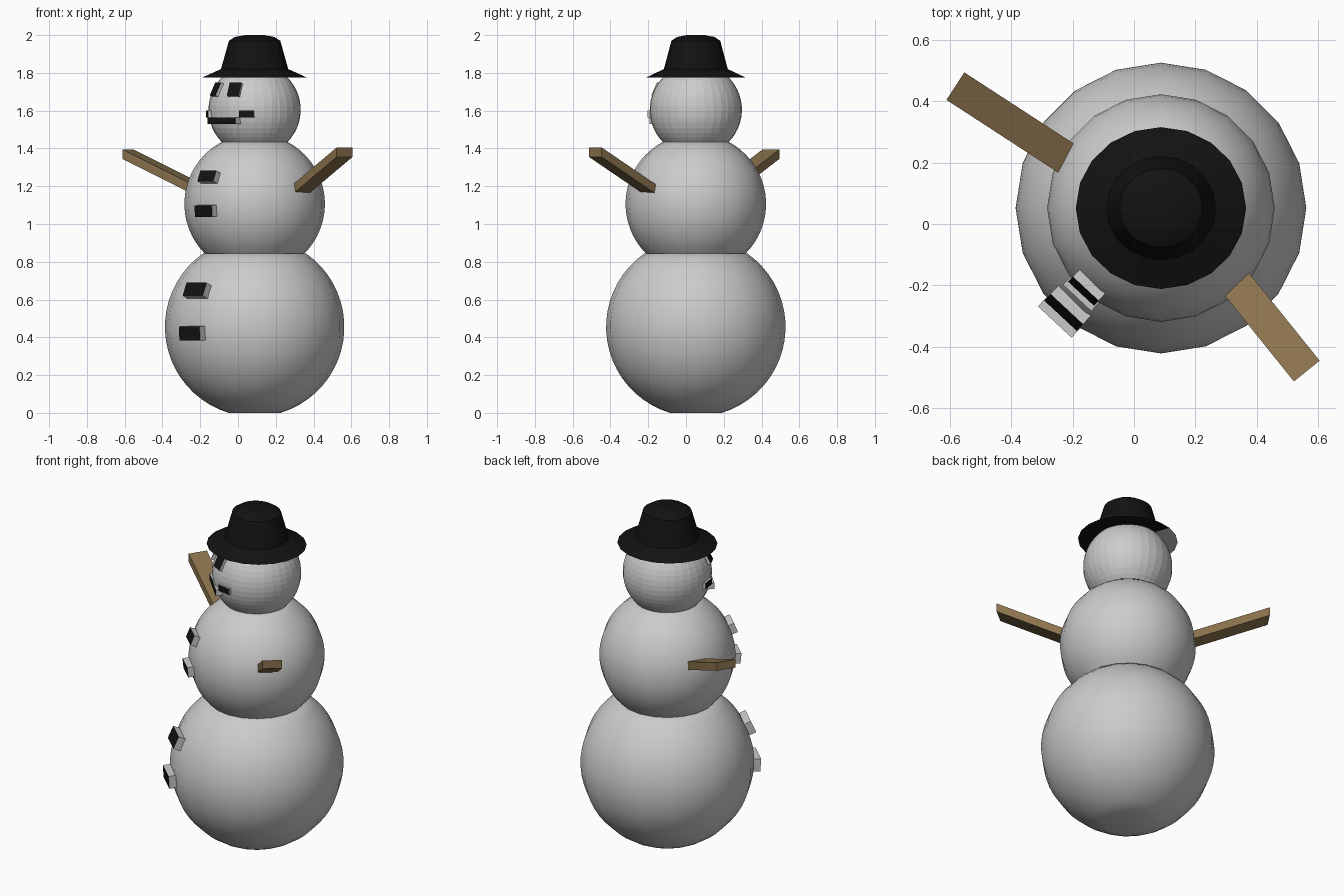
import bpy, bmesh
from math import sin, cos, asin, acos, pi, radians
from mathutils import Vector, Matrix

if "Cube" in bpy.data.objects:
    bpy.data.objects.remove(bpy.data.objects["Cube"])

CX, CY = 0.088, 0.052        # body axis
FACE = -135                  # direction the snowman looks, degrees


def material(name, rgb):
    m = bpy.data.materials.new(name)
    m.diffuse_color = (*rgb, 1)
    m.use_nodes = True
    m.node_tree.nodes["Principled BSDF"].inputs["Base Color"].default_value = m.diffuse_color
    return m


BLACK = material("black", (0.006, 0.006, 0.006))
WOOD = material("wood", (0.26, 0.17, 0.075))
SNOW = material("snow", (0.8, 0.8, 0.8))


def finish(name, bm, mats=(), smooth=None):
    bmesh.ops.recalc_face_normals(bm, faces=bm.faces[:])
    me = bpy.data.meshes.new(name)
    bm.to_mesh(me)
    bm.free()
    ob = bpy.data.objects.new(name, me)
    bpy.context.collection.objects.link(ob)
    for m in mats:
        me.materials.append(m)
    if smooth:
        bpy.ops.object.select_all(action='DESELECT')
        ob.select_set(True)
        bpy.context.view_layer.objects.active = ob
        bpy.ops.object.shade_smooth_by_angle(angle=radians(smooth))
    return ob


def revolve(profile, n, sx=1.0, sy=1.0):
    """Lathe (radius, z) points round the body axis and cap both ends."""
    bm = bmesh.new()
    rings = [[bm.verts.new((CX + r * sx * cos(2 * pi * i / n),
                            CY + r * sy * sin(2 * pi * i / n), z))
              for i in range(n)] for r, z in profile]
    for a, b in zip(rings, rings[1:]):
        for i in range(n):
            j = (i + 1) % n
            bm.faces.new((a[i], a[j], b[j], b[i]))
    bm.faces.new(rings[0][::-1])
    bm.faces.new(rings[-1])
    return bm


def ball(name, zc, r, z0, z1, n, rows, smooth):
    """Sphere cut flat at z0 and z1."""
    t0, t1 = asin((z0 - zc) / r), asin((z1 - zc) / r)
    angles = [t0 + (t1 - t0) * i / rows for i in range(rows + 1)]
    prof = [(r * cos(t), zc + r * sin(t)) for t in angles]
    return finish(name, revolve(prof, n), smooth=smooth)


# Snow balls
ball("lower_ball", 0.455, 0.475, 0.0, 0.845, 20, 20, 40)
ball("middle_ball", 1.106, 0.372, 0.845, 1.435, 20, 18, 40)
ball("head", 1.605, 0.244, 1.435, 1.80, 32, 14, None)

# Hat: brim, tapered crown, softly domed top; part of the underside is snow grey
bm = revolve([(0.278, 1.775), (0.205, 1.808), (0.178, 1.82), (0.136, 1.97),
              (0.105, 1.99), (0.05, 2.0)], 20, 1.0, 0.95)
bm.faces.ensure_lookup_table()
under = min(bm.faces, key=lambda f: f.calc_center_median().z)
for f in bmesh.ops.poke(bm, faces=[under])['faces']:
    c = f.calc_center_median() - Vector((CX, CY, 0))
    f.material_index = 1 if c.x + 0.5 * c.y < 0 else 0
finish("hat", bm, (BLACK, SNOW), 30)


def block(name, zc, radius, yaw, z, w, h, depth, tilt=None):
    """Snow-grey block on a ball with a black outer face; radius is to that face."""
    elev = asin((z - zc) / radius)
    rot = (Matrix.Rotation(radians(yaw), 4, 'Z') @
           Matrix.Rotation(-(elev if tilt is None else tilt), 4, 'Y'))
    out = radius * cos(elev)
    pos = Vector((CX + out * cos(radians(yaw)), CY + out * sin(radians(yaw)), z))
    bm = bmesh.new()
    bmesh.ops.create_cube(bm, size=1)
    for v in bm.verts:
        v.co = Vector(((v.co.x - 0.5) * depth, v.co.y * w, v.co.z * h))
    for f in bm.faces:
        f.material_index = 1 if f.calc_center_median().x > -0.001 else 0
    bm.transform(Matrix.Translation(pos) @ rot)
    finish(name, bm, (SNOW, BLACK))


# Buttons down the front
for i, (zc, r, z, w, h) in enumerate([(0.455, 0.507, 0.42, 0.15, 0.075),
                                      (0.455, 0.507, 0.655, 0.145, 0.075),
                                      (1.106, 0.40, 1.067, 0.125, 0.06),
                                      (1.106, 0.40, 1.255, 0.115, 0.06)]):
    block(f"button_{i + 1}", zc, r, FACE + 2, z, w, h, 0.055)

# Eyes, mouth bar and the two mouth corners
for side, name in ((-1, "left"), (1, "right")):
    block(f"{name}_eye", 1.605, 0.256, FACE - 1 + side * 18, 1.715, 0.07, 0.075, 0.04)
    block(f"{name}_mouth_corner", 1.605, 0.255, FACE - 1 + side * 36, 1.583,
          0.08, 0.036, 0.03, 0)
block("mouth", 1.605, 0.25, FACE - 1, 1.547, 0.215, 0.036, 0.05, 0)


def arm(name, inner, tip, width, thick):
    """Plank with upright ends from inner to tip."""
    a, b = Vector(inner), Vector(tip)
    a -= (b - a) * 0.04
    d = b - a
    side = Vector((-d.y, d.x, 0)).normalized() * width
    bm = bmesh.new()
    bmesh.ops.create_cube(bm, size=1)
    for v in bm.verts:
        v.co = (a + d * (v.co.x + 0.5) + side * v.co.y
                + Vector((0, 0, thick * v.co.z)))
    finish(name, bm, (WOOD,))


# Arms
arm("left_arm", (-0.225, 0.217, 1.19), (-0.583, 0.45, 1.37), 0.107, 0.05)
arm("right_arm", (0.337, -0.198, 1.188), (0.564, -0.48, 1.38), 0.108, 0.05)
